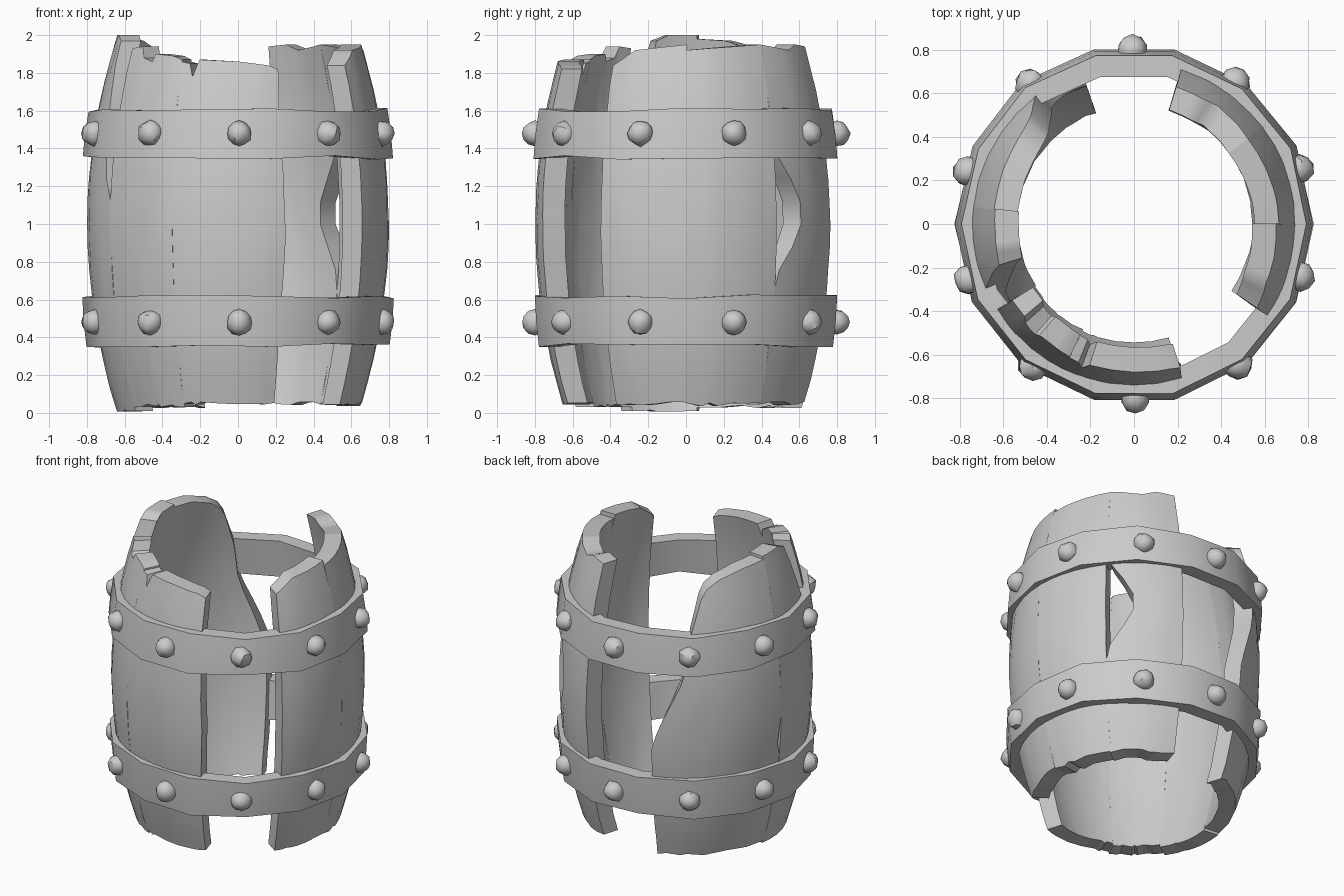
import bpy, bmesh, math, random
from mathutils import Vector

random.seed(4)
if "Cube" in bpy.data.objects:
    bpy.data.objects.remove(bpy.data.objects["Cube"])

grey = bpy.data.materials.new("weathered_grey")
grey.use_nodes = True
grey.diffuse_color = (0.6, 0.6, 0.6, 1)
grey.node_tree.nodes["Principled BSDF"].inputs["Base Color"].default_value = (0.6, 0.6, 0.6, 1)
parts = []


def finish(bm, name):
    bmesh.ops.recalc_face_normals(bm, faces=bm.faces)
    mesh = bpy.data.meshes.new(name)
    bm.to_mesh(mesh)
    bm.free()
    mesh.materials.append(grey)
    ob = bpy.data.objects.new(name, mesh)
    bpy.context.collection.objects.link(ob)
    parts.append(ob)


def polar(r, deg, z):
    a = math.radians(deg)
    return Vector((r * math.cos(a), r * math.sin(a), z))


def sample(points, x):
    """Piecewise linear lookup through (x, value) points."""
    for (xa, va), (xb, vb) in zip(points, points[1:]):
        if x <= xb:
            return va + (vb - va) * max(0, (x - xa) / (xb - xa))
    return points[-1][1]


def jitter(s):
    return random.uniform(-s, s)


def stave(name, start, end, tops, bottom, rows=16, thickness=0.125):
    """Curved board; start and end are (z, angle) edges, tops are (fraction, z)."""
    us = sorted({u for u, z in tops} | {i / 5 for i in range(6)})
    feet = [bottom + jitter(0.01) for u in us]
    bm = bmesh.new()
    outer, inner = [], []
    for r in range(rows + 1):
        v = r / rows
        level = bottom + (1.92 - bottom) * v
        a0 = sample(start, level) + jitter(0.15)
        a1 = sample(end, level) + jitter(0.15)
        out_row, in_row = [], []
        for u, foot in zip(us, feet):
            ang = a0 + (a1 - a0) * u
            z = foot + (sample(tops, u) - foot) * v
            bulge = ((z - 1) / 0.97) ** 2
            rad = 0.798 - 0.15 * bulge + jitter(0.002)
            out_row.append(bm.verts.new(polar(rad, ang, z)))
            in_row.append(bm.verts.new(polar(rad - thickness + 0.015 * bulge, ang, z)))
        outer.append(out_row)
        inner.append(in_row)
    cols = len(us) - 1
    for r in range(rows):
        for c in range(cols):
            for g in (outer, inner):
                bm.faces.new((g[r][c], g[r][c + 1], g[r + 1][c + 1], g[r + 1][c]))
        for c in (0, cols):
            bm.faces.new((outer[r][c], outer[r + 1][c], inner[r + 1][c], inner[r][c]))
    for c in range(cols):
        for r in (0, rows):
            bm.faces.new((outer[r][c], outer[r][c + 1], inner[r][c + 1], inner[r][c]))
    finish(bm, name)


def straight(angle):
    return [(0, angle), (2, angle)]


# Boards around the barrel, with broken tops and gaps between them
stave("right_front_stave", straight(-34.5), straight(0.15),
      [(0, 1.84), (0.12, 1.87), (0.3, 1.92), (1, 1.95)], 0.05)
stave("right_back_stave", straight(-0.15), straight(37),
      [(0, 1.92), (0.3, 1.93), (1, 1.95)], 0.045)
# This board has a splintered bite forming a hole
stave("back_right_stave",
      [(0.7, 36.7), (0.78, 40), (0.95, 49.5), (1.12, 49.5), (1.38, 36.7)], straight(73),
      [(0, 1.95), (0.5, 1.92), (0.7, 1.95), (1, 1.94)], 0.05)
# This board is torn away diagonally toward the top
stave("back_left_stave",
      [(0.1, 109), (0.87, 109), (1.05, 113), (1.42, 125), (1.72, 127.5), (1.9, 133)],
      [(0.65, 174.2), (0.78, 171), (0.9, 174.2)],
      [(0, 1.82), (0.08, 1.88), (0.25, 1.93), (0.6, 1.97), (1, 1.98)], 0.035)
stave("left_stave", straight(173.8),
      [(0.6, 212.2), (1.15, 212.2), (1.22, 207), (1.4, 206), (1.6, 203), (1.9, 197)],
      [(0, 2.0), (0.7, 2.0), (1, 1.97)], 0.01)
stave("front_left_stave", straight(212), straight(244.2),
      [(0, 1.93), (0.25, 1.94), (0.32, 1.88), (0.5, 1.86), (0.55, 1.9),
       (0.85, 1.89), (1, 1.87)], 0.04)
stave("front_stave", straight(243.8), [(0, 287), (0.5, 287), (1, 288.5), (1.6, 287), (2, 288)],
      [(0, 1.86), (0.1, 1.85), (0.14, 1.78), (0.2, 1.87), (0.6, 1.86), (0.9, 1.84),
       (1, 1.82)], 0.05)


# Faceted metal hoops
def hoop(name, low, high, r_low, r_high, sides=14, thickness=0.1):
    bm = bmesh.new()
    rings = []
    for i in range(sides):
        ang = 360 * i / sides
        z0, z1 = low + jitter(0.012), high + jitter(0.012)
        mid, rm = (z0 + z1) / 2, (r_low + r_high) / 2 + 0.004
        d = jitter(0.005)
        rings.append([bm.verts.new(polar(r + d, ang, z)) for r, z in (
            (r_low, z0), (rm, mid), (r_high, z1),
            (r_high - thickness, z1), (r_low - thickness, z0))])
    for i in range(sides):
        a, b = rings[i], rings[(i + 1) % sides]
        for k in range(5):
            n = (k + 1) % 5
            bm.faces.new((a[k], b[k], b[n], a[n]))
    finish(bm, name)


hoop("upper_hoop", 1.35, 1.605, 0.825, 0.795)
hoop("lower_hoop", 0.355, 0.615, 0.80, 0.822)

# Chunky rivets on both hoops
for label, height in (("upper", 1.48), ("lower", 0.48)):
    for i in range(10):
        bm = bmesh.new()
        bmesh.ops.create_icosphere(bm, subdivisions=2, radius=0.068)
        for v in bm.verts:
            v.co *= 1 + jitter(0.07)
        bmesh.ops.translate(bm, verts=bm.verts, vec=polar(0.80, 18.5 + 36 * i, height))
        finish(bm, f"{label}_rivet_{i + 1}")

# Soft shading with crisp board and hoop edges
bpy.ops.object.select_all(action="DESELECT")
for ob in parts:
    ob.select_set(True)
bpy.context.view_layer.objects.active = parts[0]
bpy.ops.object.shade_smooth_by_angle(angle=math.radians(35))
